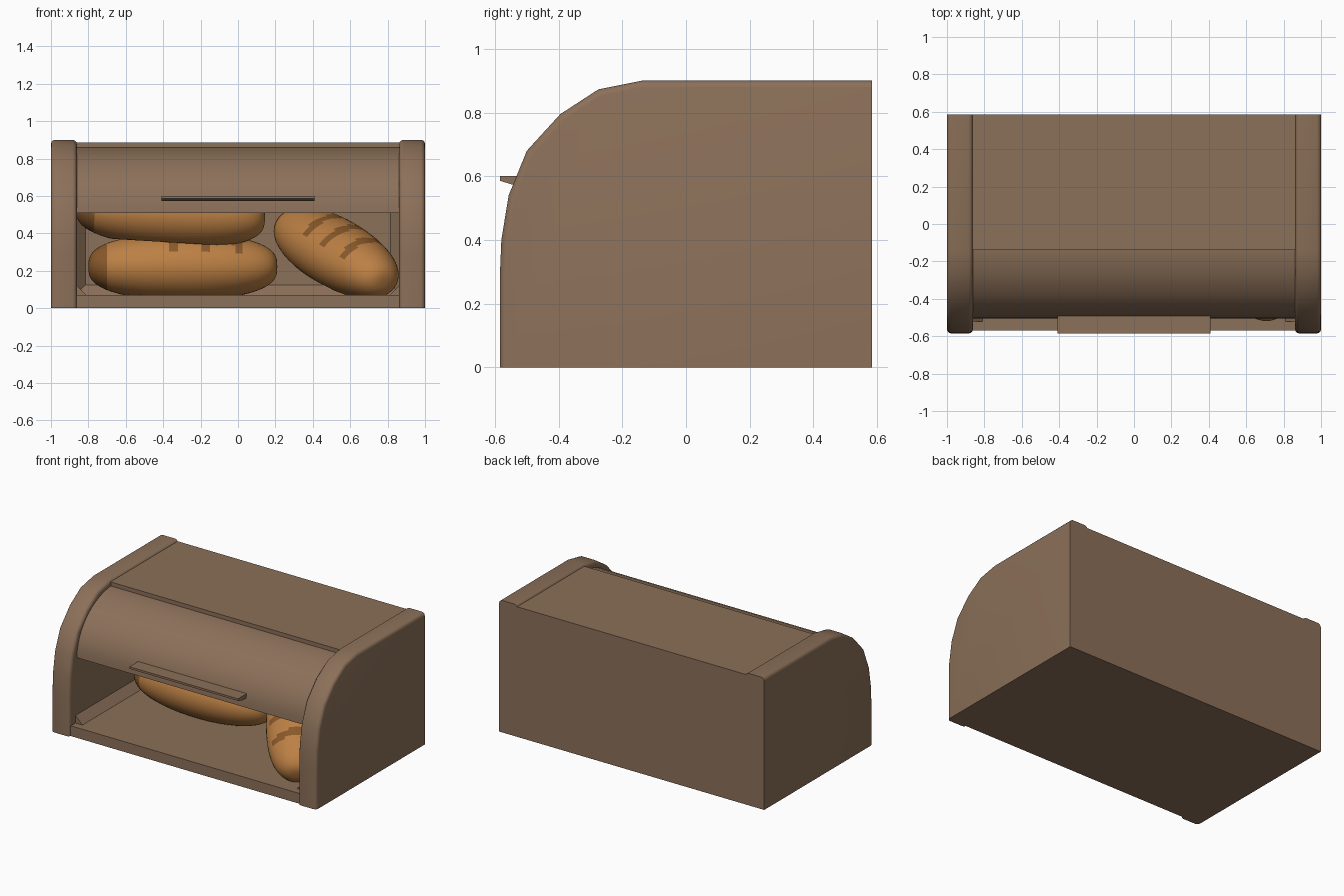
import bpy, bmesh, math
from mathutils import Vector

cube = bpy.data.objects.get("Cube")
if cube:
    bpy.data.objects.remove(cube, do_unlink=True)


def material(name, rgb):
    m = bpy.data.materials.new(name)
    m.use_nodes = True
    m.diffuse_color = (*rgb, 1)
    m.node_tree.nodes["Principled BSDF"].inputs["Base Color"].default_value = (*rgb, 1)
    return m


WOOD = material("brown wood", (0.26, 0.162, 0.1))
BREAD = material("golden bread", (0.5, 0.215, 0.058))
CRUST = material("dark crust", (0.25, 0.1, 0.024))


def finish(name, bm, mats, angle=35):
    bmesh.ops.recalc_face_normals(bm, faces=bm.faces)
    mesh = bpy.data.meshes.new(name)
    bm.to_mesh(mesh)
    bm.free()
    for m in mats:
        mesh.materials.append(m)
    obj = bpy.data.objects.new(name, mesh)
    bpy.context.collection.objects.link(obj)
    bpy.ops.object.select_all(action='DESELECT')
    obj.select_set(True)
    bpy.context.view_layer.objects.active = obj
    bpy.ops.object.shade_smooth_by_angle(angle=math.radians(angle))
    return obj


def extrude_x(name, profile, x0, x1, bevel=0):
    """Extrude a (y, z) profile along x; optionally round the front and top rims."""
    bm = bmesh.new()
    face = bm.faces.new([bm.verts.new((x0, y, z)) for y, z in profile])
    out = bmesh.ops.extrude_face_region(bm, geom=[face])
    verts = [v for v in out["geom"] if isinstance(v, bmesh.types.BMVert)]
    bmesh.ops.translate(bm, verts=verts, vec=(x1 - x0, 0, 0))
    if bevel:
        back = max(p[0] for p in profile) - 0.01
        rims = [e for e in bm.edges
                if abs(e.verts[0].co.x - e.verts[1].co.x) < 1e-5
                and min(v.co.y for v in e.verts) < back
                and max(v.co.z for v in e.verts) > 0.01]
        bmesh.ops.bevel(bm, geom=rims, offset=bevel, segments=3, profile=0.5,
                        affect='EDGES', clamp_overlap=True)
    return finish(name, bm, [WOOD])


# Curved end panels
side = [(0.585, 0), (0.585, 0.9), (-0.14, 0.9), (-0.275, 0.873), (-0.395, 0.795),
        (-0.5, 0.68), (-0.557, 0.54), (-0.58, 0.4), (-0.585, 0.28), (-0.585, 0)]
extrude_x("right_end_panel", side, -1, -0.862, 0.022)
extrude_x("left_end_panel", side, 0.862, 1, 0.022)

# Floor, back and roof in one section, with chamfered inner corners
shell = [(-0.57, 0), (0.585, 0), (0.585, 0.887), (-0.14, 0.887), (-0.14, 0.845),
         (0.48, 0.845), (0.535, 0.79), (0.535, 0.125), (0.48, 0.07), (-0.57, 0.07)]
extrude_x("box_shell", shell, -0.87, 0.87)

# Chamfer strips where the floor and back meet the end panels
for label, s in (("right", -1), ("left", 1)):
    bm = bmesh.new()
    for ring in ([(0.87, -0.52, 0.06), (0.81, -0.52, 0.07), (0.87, -0.52, 0.13)],
                 [(0.87, 0.54, 0.06), (0.81, 0.54, 0.07), (0.87, 0.54, 0.13)]):
        for x, y, z in ring:
            bm.verts.new((s * x, y, z))
    bmesh.ops.convex_hull(bm, input=bm.verts)
    finish(label + "_floor_chamfer", bm, [WOOD])
    bm = bmesh.new()
    for z in (0.06, 0.85):
        for x, y in ((0.87, 0.48), (0.81, 0.54), (0.87, 0.54)):
            bm.verts.new((s * x, y, z))
    bmesh.ops.convex_hull(bm, input=bm.verts)
    finish(label + "_back_chamfer", bm, [WOOD])

# Roll lid, half open, tucked beneath the roof
arc = []
for i in range(13):
    a = math.radians(180 - i * 90 / 12)
    arc.append((-0.1 + 0.405 * math.cos(a), 0.51 + 0.352 * math.sin(a)))
arc.append((0.2, 0.862))
inner = [(y + 0.02, z - 0.02 * min(1, k / 6)) for k, (y, z) in enumerate(arc)]
extrude_x("roll_lid", arc + inner[::-1], -0.866, 0.866)

# Lid handle
extrude_x("lid_handle", [(-0.585, 0.6), (-0.585, 0.586), (-0.54, 0.572),
                         (-0.48, 0.572), (-0.48, 0.6)], -0.41, 0.41)


def loaf(name, centre, direction, half=(0.505, 0.21, 0.18)):
    """Rounded loaf with a flat base, slashes across the top and a dark heel."""
    bm = bmesh.new()
    bmesh.ops.create_uvsphere(bm, u_segments=40, v_segments=64, radius=1)
    for v in bm.verts:
        z, y, u = v.co.x, v.co.y, v.co.z
        full = max(math.hypot(y, z), 0.001) ** -0.3
        v.co = (u, y * full, max(z * full, -0.85))
    for f in bm.faces:
        c = f.calc_center_median()
        f.smooth = True
        slash = any(abs(c.x - k + 0.08 * c.y) < 0.05 * (c.z + 0.3) for k in (-0.17, 0.19, 0.53))
        heel = c.x < -0.8 and c.z < 0.65
        f.material_index = int((slash and c.z > 0.4) or heel)
    for v in bm.verts:
        v.co = [a * b for a, b in zip(v.co, half)]
    obj = finish(name, bm, [BREAD, CRUST], 60)
    obj.rotation_mode = 'QUATERNION'
    obj.rotation_quaternion = Vector(direction).to_track_quat('X', 'Z')
    obj.location = centre


# Three loaves
loaf("lower_loaf", (-0.295, 0.08, 0.222), (1, 0, 0))
loaf("upper_loaf", (-0.36, 0, 0.505), (1, 0, -0.06))
loaf("leaning_loaf", (0.525, -0.08, 0.295), (0.51, -0.8, -0.31))
